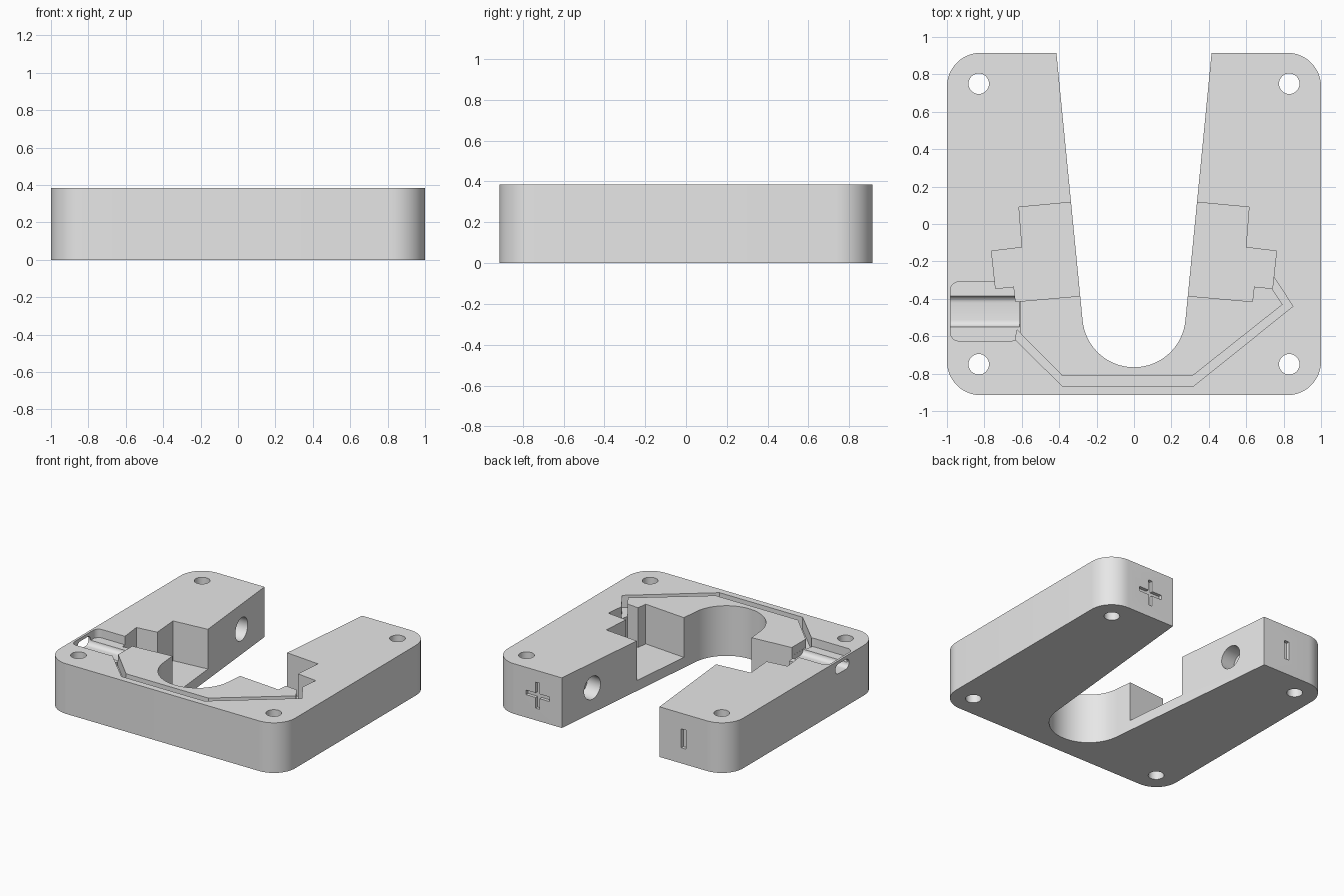
import bpy, bmesh, math
from mathutils import Matrix, Vector

if "Cube" in bpy.data.objects:
    bpy.data.objects.remove(bpy.data.objects["Cube"])

H = 0.385       # block height
FLOOR = 0.08    # deep pocket floor

grey = bpy.data.materials.new("plain grey")
grey.diffuse_color = (0.8, 0.8, 0.8, 1)
grey.use_nodes = True
grey.node_tree.nodes["Principled BSDF"].inputs["Base Color"].default_value = grey.diffuse_color


def arc(cx, cy, r, a0, a1, n):
    return [(cx + r * math.cos(math.radians(a0 + (a1 - a0) * i / n)),
             cy + r * math.sin(math.radians(a0 + (a1 - a0) * i / n)))
            for i in range(n + 1)]


def prism(name, pts, z0, z1, matrix=None):
    """Extrude a closed outline from z0 to z1."""
    bm = bmesh.new()
    face = bm.faces.new([bm.verts.new((x, y, z0)) for x, y in pts])
    top = bmesh.ops.extrude_face_region(bm, geom=[face])["geom"]
    bmesh.ops.translate(bm, vec=(0, 0, z1 - z0),
                        verts=[g for g in top if isinstance(g, bmesh.types.BMVert)])
    bmesh.ops.recalc_face_normals(bm, faces=bm.faces[:])
    if matrix:
        bm.transform(matrix)
    mesh = bpy.data.meshes.new(name)
    bm.to_mesh(mesh)
    bm.free()
    mesh.materials.append(grey)
    obj = bpy.data.objects.new(name, mesh)
    bpy.context.collection.objects.link(obj)
    return obj


def rect(x0, x1, y0, y1):
    return [(x0, y0), (x1, y0), (x1, y1), (x0, y1)]


def rounded(x0, x1, y0, y1, r, n=6):
    return (arc(x1 - r, y0 + r, r, -90, 0, n) + arc(x1 - r, y1 - r, r, 0, 90, n)
            + arc(x0 + r, y1 - r, r, 90, 180, n) + arc(x0 + r, y0 + r, r, 180, 270, n))


# U-shaped block: rounded corners outside, tapered slot open at the back
R, W, D = 0.18, 1.0, 0.915
outline = (arc(-W + R, -D + R, R, 180, 270, 12) + arc(W - R, -D + R, R, 270, 360, 12)
           + arc(W - R, D - R, R, 0, 90, 12) + [(0.415, D)]
           + arc(0, -0.49, 0.276, -5.5, -174.5, 32) + [(-0.415, D)]
           + arc(-W + R, D - R, R, 90, 180, 12))
body = prism("block", outline, 0, H)


def cut(cutter):
    cutter.hide_render = True
    mod = body.modifiers.new(cutter.name, "BOOLEAN")
    mod.operation = "DIFFERENCE"
    mod.solver = "EXACT"
    mod.object = cutter
    bpy.context.view_layer.objects.active = body
    bpy.ops.object.modifier_apply(modifier=mod.name)
    bpy.data.objects.remove(cutter)


for s in (1, -1):
    # stepped pocket beside the slot
    steps = [(0.2, 0.129), (0.615, 0.09), (0.598, -0.125), (0.762, -0.145),
             (0.74, -0.345), (0.642, -0.335), (0.633, -0.415), (0.2, -0.377)]
    cut(prism("stepped_pocket", [(s * x, y) for x, y in steps], FLOOR, H + 0.1))
    # screw holes
    for y in (0.75, -0.75):
        cut(prism("screw_hole", arc(s * 0.83, y, 0.055, 0, 348.75, 31), -0.1, H + 0.1))
    # blind round hole, square to the slot wall
    axis = Vector((s, -0.097, 0)).normalized()
    place = Matrix.Translation((s * 0.383, 0.59, 0.193)) @ axis.to_track_quat("Z", "Y").to_matrix().to_4x4()
    cut(prism("blind_hole", arc(0, 0, 0.088, 0, 348.75, 31), -0.06, 0.12, place))

# shallow wire channel around the front
channel = [(0.72, -0.25), (0.752, -0.29), (0.85, -0.44), (0.32, -0.865), (-0.385, -0.865),
           (-0.635, -0.618), (-0.625, -0.567), (-0.385, -0.81), (0.315, -0.81),
           (0.795, -0.43), (0.735, -0.34), (0.71, -0.32)]
cut(prism("wire_channel", channel, 0.29, H + 0.1))

# switch recess with a rounded slot through the side wall
cut(prism("switch_recess", rounded(-0.982, -0.61, -0.625, -0.31, 0.045), 0.32, H + 0.1))
side = Matrix(((0, 0, 1, 0), (1, 0, 0, 0), (0, 1, 0, 0), (0, 0, 0, 1)))
cut(prism("switch_slot", rounded(-0.55, -0.385, 0.285, 0.36, 0.037), -1.1, -0.611, side))

# engraved polarity bars on the back faces
bars = [rect(0.52, 0.72, 0.175, 0.21), rect(0.6025, 0.6375, 0.0925, 0.2925),
        rect(-0.64, -0.6, 0.12, 0.265)]
back = Matrix(((1, 0, 0, 0), (0, 0, 1, 0), (0, 1, 0, 0), (0, 0, 0, 1)))
for b in bars:
    bar = prism("engraved_bar", b, D - 0.025, D + 0.1, back)
    bm = bmesh.new()
    bm.from_mesh(bar.data)
    bmesh.ops.recalc_face_normals(bm, faces=bm.faces[:])
    bm.to_mesh(bar.data)
    bm.free()
    cut(bar)

# smooth curved walls, crisp edges
bpy.ops.object.select_all(action="DESELECT")
body.select_set(True)
bpy.context.view_layer.objects.active = body
bpy.ops.object.shade_smooth_by_angle(angle=math.radians(30))
